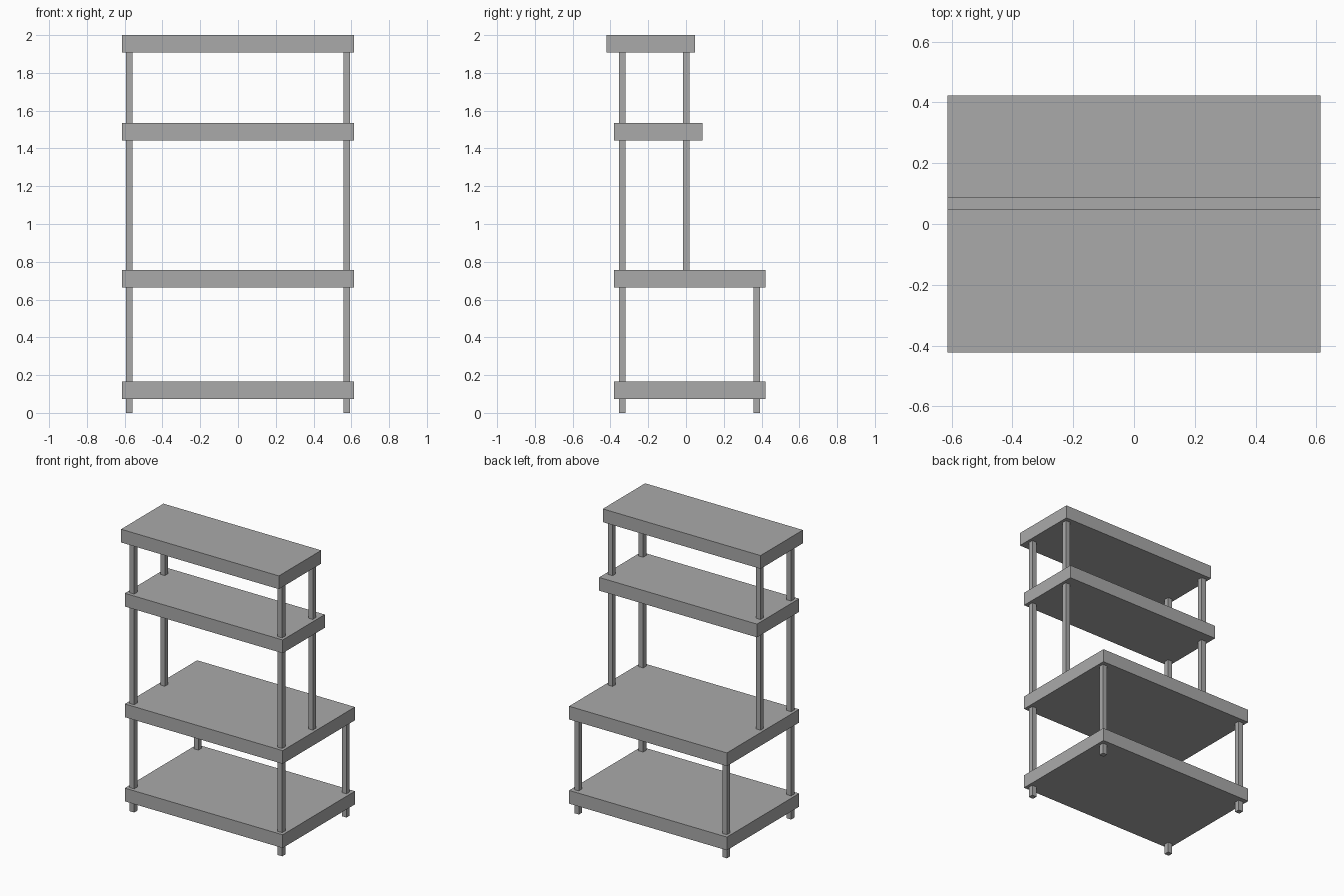
import bpy

default_cube = bpy.data.objects.get("Cube")
if default_cube:
    bpy.data.objects.remove(default_cube, do_unlink=True)

# Single plain grey finish
grey = bpy.data.materials.new("plain_grey")
grey.use_nodes = True
colour = (0.4, 0.4, 0.4, 1)
grey.diffuse_color = colour
grey.node_tree.nodes["Principled BSDF"].inputs["Base Color"].default_value = colour


def box(name, x, y, z):
    """Add a box spanning the given (low, high) ranges."""
    spans = (x, y, z)
    bpy.ops.mesh.primitive_cube_add(size=1, location=[(a + b) / 2 for a, b in spans])
    obj = bpy.context.object
    obj.name = name
    obj.scale = [b - a for a, b in spans]
    bpy.ops.object.transform_apply(location=False, rotation=False, scale=True)
    obj.data.materials.append(grey)
    return obj


# Shelves: depth range and underside height
HALF_WIDTH = 0.613
THICKNESS = 0.093
shelves = {
    "bottom_shelf": ((-0.38, 0.422), 0.073),
    "work_shelf": ((-0.38, 0.422), 0.664),
    "upper_shelf": ((-0.38, 0.088), 1.441),
    "top_shelf": ((-0.422, 0.048), 1.907),
}
for name, (depth, base) in shelves.items():
    box(name, (-HALF_WIDTH, HALF_WIDTH), depth, (base, base + THICKNESS))

# Square posts: depth centre and height range, repeated on both sides
POST = 0.0175
posts = {
    "front_post": (-0.338, (0, 1.92)),
    "back_leg": (0.375, (0, 0.68)),
    "upper_back_post": (0.001, (0.74, 1.92)),
}
for name, (y, height) in posts.items():
    for side, x in (("left", 0.575), ("right", -0.575)):
        box(f"{side}_{name}", (x - POST, x + POST), (y - POST, y + POST), height)
